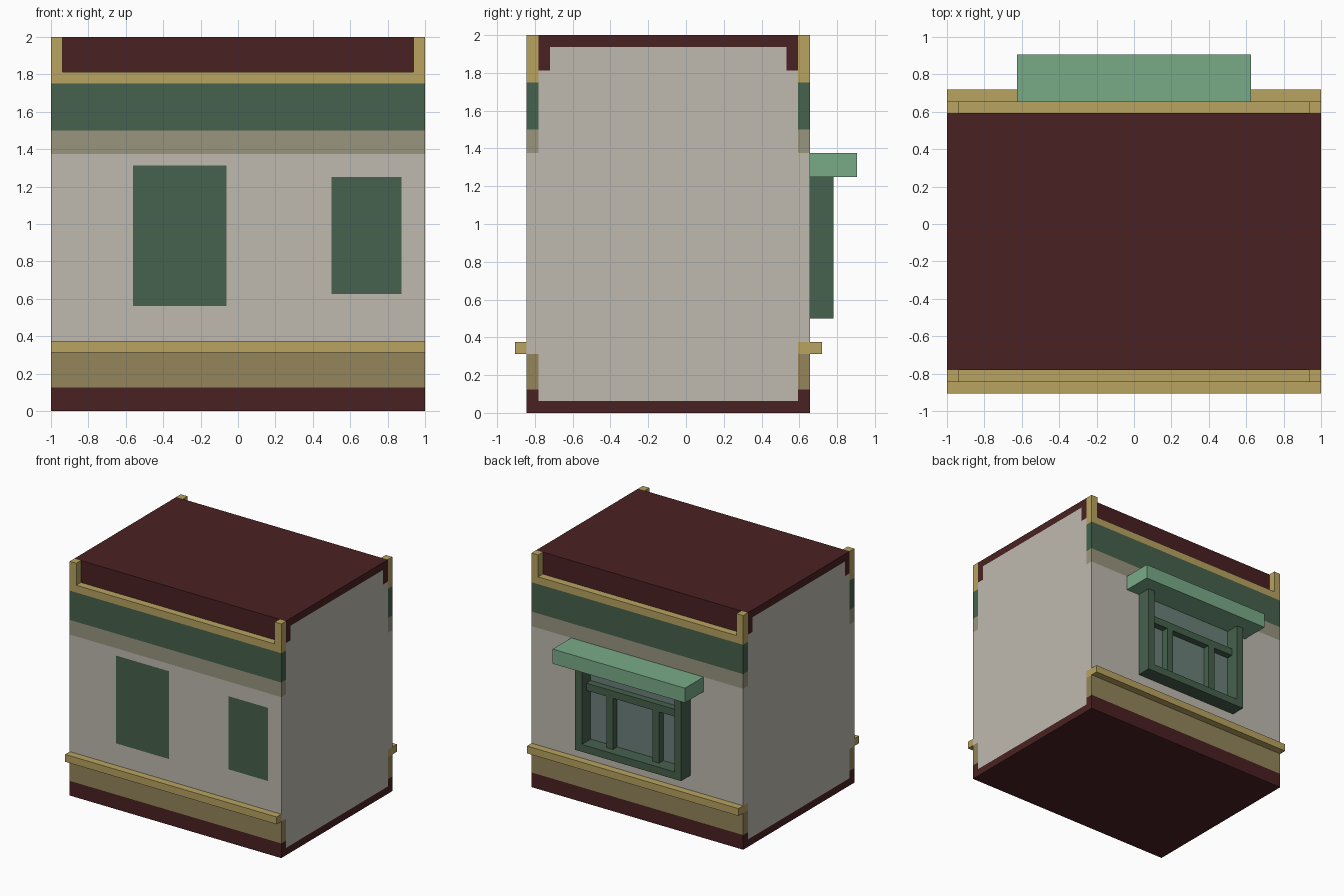
import bpy, bmesh
from mathutils import Vector

cube = bpy.data.objects.get("Cube")
if cube:
    bpy.data.objects.remove(cube, do_unlink=True)

U = 1 / 16  # layout module


def linear(c):
    c /= 255
    return c / 12.92 if c <= 0.04045 else ((c + 0.055) / 1.055) ** 2.4


COLOURS = {
    "maroon": (74, 33, 34), "tan": (184, 163, 96), "olive": (147, 133, 91),
    "beige": (191, 186, 176), "grey_olive": (153, 149, 127),
    "dark_green": (70, 97, 77), "glass": (108, 128, 122),
    "light_green": (121, 171, 135),
}
NAMES = list(COLOURS)
MATS = []
for name, rgb in COLOURS.items():
    m = bpy.data.materials.new(name)
    col = [linear(c) for c in rgb] + [1]
    m.diffuse_color = col
    m.use_nodes = True
    bsdf = next(n for n in m.node_tree.nodes if n.type == "BSDF_PRINCIPLED")
    bsdf.inputs["Base Color"].default_value = col
    MATS.append(m)


def box_bmesh(x, y, z):
    """Box from (low, high) ranges."""
    bm = bmesh.new()
    bmesh.ops.create_cube(bm, size=1)
    for v in bm.verts:
        v.co = Vector([r[0] if c < 0 else r[1] for c, r in zip(v.co, (x, y, z))])
    return bm


def cut(bm, axis, values):
    """Slice the mesh across an axis so that colours can change there."""
    normal = Vector([float(i == axis) for i in range(3)])
    for value in values:
        bmesh.ops.bisect_plane(bm, geom=bm.verts[:] + bm.edges[:] + bm.faces[:],
                               plane_co=normal * value, plane_no=normal)


def paint(bm, rule):
    bm.normal_update()
    for f in bm.faces:
        f.material_index = NAMES.index(rule(f.calc_center_median(), f.normal))


def finish(bm, name, mats):
    me = bpy.data.meshes.new(name)
    bm.to_mesh(me)
    bm.free()
    for m in mats:
        me.materials.append(m)
    ob = bpy.data.objects.new(name, me)
    bpy.context.collection.objects.link(ob)
    return ob


def box(name, x, y, z, colour):
    return finish(box_bmesh(x, y, z), name, [MATS[NAMES.index(colour)]])


# Main depth levels
FRONT, CORE_F, CORE_B, BACK = -13.5 * U, -12.5 * U, 9.5 * U, 10.5 * U
BANDS = [(2 * U, "maroon"), (5 * U, "olive"), (22 * U, "beige"),
         (24 * U, "grey_olive"), (28 * U, "dark_green"), (29 * U, "tan")]


def band(z):
    return next((c for top, c in BANDS if z < top), "tan")


# Core block: beige gable ends with maroon border, maroon roof and parapet
def core_rule(c, n):
    if abs(n.x) < 0.5 or c.z < U or c.z > 31 * U:
        return "maroon"
    if c.z > 29 * U and (c.y < CORE_F + U or c.y > CORE_B - U):
        return "maroon"
    return "beige"


bm = box_bmesh((-1, 1), (CORE_F, CORE_B), (0, 2))
cut(bm, 1, [CORE_F + U, CORE_B - U])
cut(bm, 2, [U, 29 * U, 31 * U])
paint(bm, core_rule)
finish(bm, "core_block", MATS)

# Front wall with flush window frames and recessed panes, in modules (x0, x1, z0, z1)
FRAMES = [(-9, -1, 9, 21), (8, 14, 10, 20)]
PANES = [(-8, -6, 16, 20), (-4, -2, 16, 20), (-8, -2, 10, 15),
         (9, 13, 17, 19), (9, 13, 11, 16)]


def inside(c, rects):
    return any(a * U < c.x < b * U and p * U < c.z < q * U for a, b, p, q in rects)


def front_rule(c, n):
    if n.y < -0.5 and inside(c, FRAMES):
        return "dark_green"
    return band(c.z)


bm = box_bmesh((-1, 1), (FRONT, CORE_F), (0, 29 * U))
rects = FRAMES + PANES
cut(bm, 0, sorted({v * U for r in rects for v in r[:2]}))
cut(bm, 2, sorted({v * U for r in rects for v in r[2:]} | {t for t, _ in BANDS[:-1]}))
paint(bm, front_rule)
panes = [f for f in bm.faces
         if f.normal.y < -0.5 and inside(f.calc_center_median(), PANES)]
ext = bmesh.ops.extrude_face_region(bm, geom=panes)["geom"]
bmesh.ops.translate(bm, vec=(0, 0.058, 0),
                    verts=[g for g in ext if isinstance(g, bmesh.types.BMVert)])
for g in ext:
    if isinstance(g, bmesh.types.BMFace):
        g.material_index = NAMES.index("glass")
finish(bm, "front_wall", MATS)


# Back wall, with the ledge colour wrapping onto its ends
def back_rule(c, n):
    return "tan" if 5 * U < c.z < 6 * U else band(c.z)


bm = box_bmesh((-1, 1), (CORE_B, BACK), (0, 29 * U))
cut(bm, 2, [6 * U] + [t for t, _ in BANDS[:-1]])
paint(bm, back_rule)
finish(bm, "back_wall", MATS)

# Ledges and parapet corner posts
box("front_ledge", (-1, 1), (FRONT - U, FRONT), (5 * U, 6 * U), "tan")
box("back_ledge", (-1, 1), (BACK, BACK + U), (5 * U, 6 * U), "tan")
for end, ys in (("front", (FRONT, CORE_F)), ("back", (CORE_B, BACK))):
    for side, xs in (("left", (15 * U, 1)), ("right", (-1, -15 * U))):
        box(f"{end}_{side}_post", xs, ys, (29 * U, 2), "tan")

# Back bay window: glass, outer frame, inner bars and awning
box("bay_glass", (-7 * U, 7 * U), (BACK, BACK + 0.005), (9 * U, 20 * U), "glass")
box("bay_sill", (-8 * U, 8 * U), (BACK, BACK + 2 * U), (8 * U, 9 * U), "dark_green")
for side, s in (("left", 1), ("right", -1)):
    box(f"bay_{side}_jamb", sorted((7 * U * s, 8 * U * s)), (BACK, BACK + 2 * U),
        (9 * U, 20 * U), "dark_green")
    box(f"bay_{side}_mullion", sorted((3 * U * s, 4 * U * s)), (BACK, BACK + U),
        (9 * U, 16 * U), "dark_green")
box("bay_transom", (-7 * U, 7 * U), (BACK, BACK + U), (16 * U, 17 * U), "dark_green")
box("bay_awning", (-10 * U, 10 * U), (BACK, BACK + 4 * U), (20 * U, 22 * U), "light_green")
